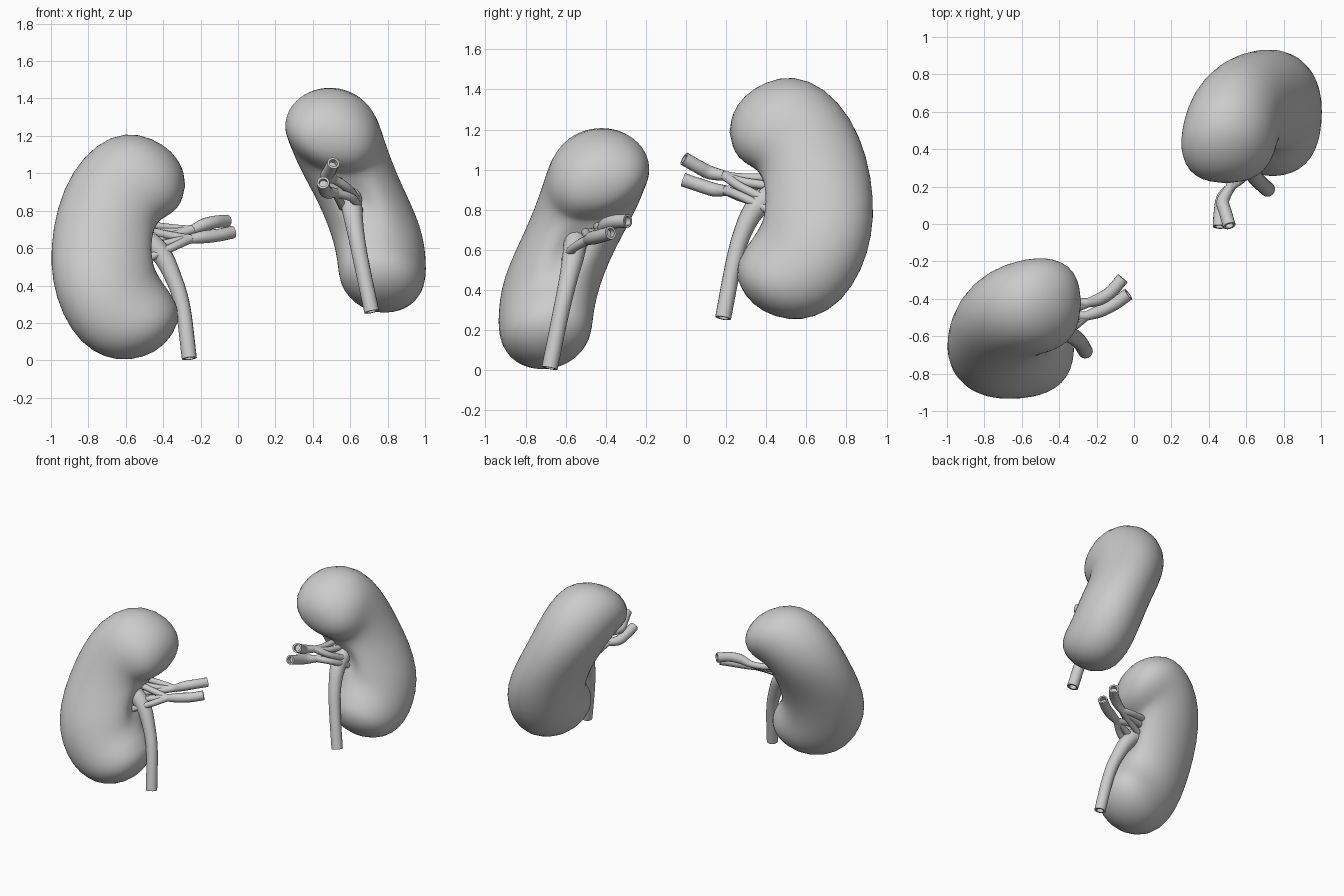
import bpy, bmesh, math
from mathutils import Vector

if "Cube" in bpy.data.objects:
    bpy.data.objects.remove(bpy.data.objects["Cube"])


def finish(name, bm, subsurf=0):
    bmesh.ops.recalc_face_normals(bm, faces=bm.faces)
    me = bpy.data.meshes.new(name)
    bm.to_mesh(me)
    bm.free()
    ob = bpy.data.objects.new(name, me)
    bpy.context.collection.objects.link(ob)
    if subsurf:
        mod = ob.modifiers.new("smooth", 'SUBSURF')
        mod.levels = mod.render_levels = subsurf
    bpy.ops.object.select_all(action='DESELECT')
    bpy.context.view_layer.objects.active = ob
    ob.select_set(True)
    if subsurf:
        bpy.ops.object.shade_smooth()
    else:
        bpy.ops.object.shade_smooth_by_angle(angle=math.radians(50))
    return ob


def skin(bm, rings):
    for a, b in zip(rings, rings[1:]):
        n = len(a)
        for i in range(n):
            j = (i + 1) % n
            bm.faces.new((a[i], a[j], b[j], b[i]))


# Kidney sections: outer x, z, inner x, z, half thickness
SECTIONS = [
    (-.295, 1.03, -.305, .835, .13), (-.35, 1.12, -.345, .79, .20),
    (-.46, 1.19, -.39, .76, .24), (-.60, 1.225, -.41, .745, .255),
    (-.76, 1.16, -.415, .725, .255), (-.89, 1.01, -.42, .70, .255),
    (-.97, .82, -.42, .65, .25), (-1.005, .60, -.42, .59, .245),
    (-.995, .42, -.42, .525, .245), (-.945, .25, -.42, .475, .24),
    (-.845, .09, -.41, .44, .235), (-.71, .01, -.39, .40, .23),
    (-.58, -.005, -.365, .365, .215), (-.44, .04, -.345, .325, .175),
    (-.36, .12, -.325, .29, .11)]


def lean(x, z):
    return -.572 + .152 * math.tanh((z - .65) / .3) + .1 * (x + .66)


def mirrored(p):
    return (-p[1] + .07, -p[0] - .065, p[2] + .25)


def kidney(name, place, n=32):
    bm = bmesh.new()
    rings = []
    for ox, oz, ix, iz, w in SECTIONS:
        cx, cz, ux, uz = (ox + ix) / 2, (oz + iz) / 2, (ix - ox) / 2, (iz - oz) / 2
        ring = []
        for k in range(n):
            a = math.tau * k / n
            c, s = math.cos(a), math.sin(a)
            # hilum pocket
            dip = .07 * math.exp(-(s / .33) ** 2 - ((iz - .6) / .11) ** 2) if c > 0 else 0
            x, z = cx + ux * c - dip, cz + uz * c
            ring.append(bm.verts.new(place((x, lean(x, z) + w * s, z))))
        rings.append(ring)
    skin(bm, rings)
    for ring, (x, z) in ((rings[0], (-.28, .935)), (rings[-1], (-.318, .21))):
        tip = bm.verts.new(place((x, lean(x, z), z)))
        for i in range(n):
            bm.faces.new((ring[i], ring[(i + 1) % n], tip))
    finish(name, bm, 1)


def spline(pts, steps=6):
    # smooth path through points (x, y, z, radius)
    p = [Vector(q) for q in pts]
    p = [2 * p[0] - p[1]] + p + [2 * p[-1] - p[-2]]
    out = []
    for i in range(1, len(p) - 2):
        a, b, c, d = p[i - 1:i + 3]
        for k in range(steps):
            t = k / steps
            out.append(.5 * (2 * b + (c - a) * t + (2 * a - 5 * b + 4 * c - d) * t * t
                             + (3 * b - a - 3 * c + d) * t ** 3))
    return out + [p[-2]]


def tube(bm, pts, hollow=False, n=16):
    # path starts at the free end; hollow adds a lumen there
    path = spline(pts)
    pos = [q.to_3d() for q in path]
    rad = [q[3] for q in path]
    tan = [(pos[min(i + 1, len(pos) - 1)] - pos[max(i - 1, 0)]).normalized()
           for i in range(len(pos))]
    u = tan[0].orthogonal().normalized()
    rings = []

    def ring(c, t, u, r):
        v = t.cross(u)
        return [bm.verts.new(c + r * (math.cos(math.tau * k / n) * u + math.sin(math.tau * k / n) * v))
                for k in range(n)]

    if hollow:
        rings.append(ring(pos[0] + tan[0] * .03, tan[0], u, rad[0] * .65))
        rings.append(ring(pos[0], tan[0], u, rad[0] * .65))
    for c, t, r in zip(pos, tan, rad):
        u = (u - t * u.dot(t)).normalized()
        rings.append(ring(c, t, u, r))
    skin(bm, rings)
    bm.faces.new(rings[0])
    bm.faces.new(rings[-1])


def vessel(name, trunk, branches):
    bm = bmesh.new()
    r = .034
    tube(bm, [(*p, r) for p in trunk[:-1]] + [(*trunk[-1], .026)], True)
    for mid, end in branches:
        tube(bm, [(*trunk[-2], .024), (*trunk[-1], .024), (*mid, .022), (*end, .022)])
    finish(name, bm)


def ureter(name, pts):
    bm = bmesh.new()
    tube(bm, [(*p, r) for p, r in zip(pts, (.04, .041, .045, .055, .06))], True)
    finish(name, bm)


kidney("left_kidney", lambda p: p)
kidney("right_kidney", mirrored)

# Ureters
ureter("left_ureter", [(-.26, -.68, .01), (-.295, -.625, .28), (-.345, -.59, .44),
                       (-.42, -.56, .58), (-.55, -.545, .69)])
ureter("right_ureter", [(.715, .185, .26), (.66, .235, .52), (.63, .28, .68),
                        (.61, .35, .81), (.60, .48, .91)])

# Branching blood vessels
vessel("left_upper_vessel",
       [(-.06, -.29, .745), (-.12, -.36, .74), (-.18, -.40, .725), (-.24, -.42, .70)],
       [((-.34, -.42, .705), (-.54, -.46, .73)), ((-.35, -.45, .685), (-.56, -.50, .69)),
        ((-.36, -.47, .665), (-.56, -.54, .61))])
vessel("left_lower_vessel",
       [(-.03, -.375, .685), (-.10, -.425, .67), (-.18, -.465, .66), (-.25, -.49, .65)],
       [((-.36, -.57, .60), (-.56, -.62, .51)), ((-.35, -.49, .665), (-.56, -.51, .71)),
        ((-.36, -.53, .63), (-.56, -.58, .58))])
vessel("right_upper_vessel",
       [(.51, -.01, 1.055), (.49, .06, 1.015), (.475, .12, .985), (.51, .19, .97)],
       [((.53, .28, .96), (.55, .48, .96)), ((.56, .28, .94), (.60, .49, .91)),
        ((.60, .28, .91), (.66, .49, .81))])
vessel("right_lower_vessel",
       [(.455, -.015, .95), (.46, .06, .925), (.475, .14, .90), (.52, .20, .895)],
       [((.55, .28, .91), (.56, .48, .94)), ((.62, .29, .86), (.66, .49, .76)),
        ((.54, .28, .86), (.57, .48, .80))])
